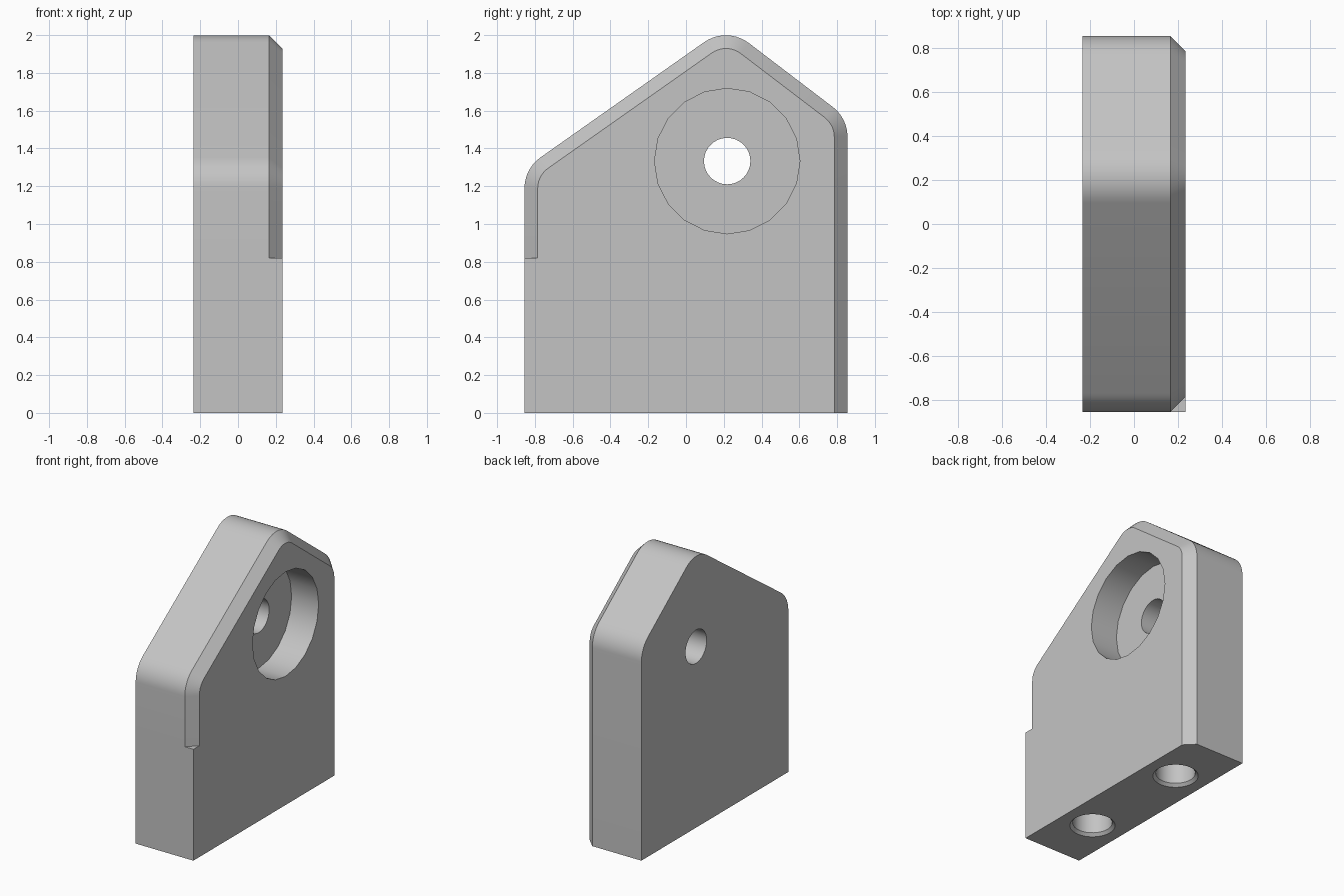
import bpy, bmesh, math
from mathutils import Vector, Matrix

if "Cube" in bpy.data.objects:
    bpy.data.objects.remove(bpy.data.objects["Cube"], do_unlink=True)

HALF_X, HALF_Y = 0.235, 0.855
CHAMFER, FILLET, STEP_Z = 0.07, 0.2, 0.82

grey = bpy.data.materials.new("plain grey")
grey.use_nodes = True
colour = (0.55, 0.55, 0.55, 1)
grey.diffuse_color = colour
grey.node_tree.nodes["Principled BSDF"].inputs["Base Color"].default_value = colour


def make_object(name, bm):
    bmesh.ops.recalc_face_normals(bm, faces=bm.faces)
    mesh = bpy.data.meshes.new(name)
    bm.to_mesh(mesh)
    bm.free()
    mesh.materials.append(grey)
    obj = bpy.data.objects.new(name, mesh)
    bpy.context.collection.objects.link(obj)
    return obj


def rounded_top(inset, segments=10):
    """Gabled outline in (y, z) with filleted corners, moved inwards by inset."""
    corners = [Vector(p) for p in ((-HALF_Y, 0), (-HALF_Y, 1.293), (0.216, 2.047),
                                   (HALF_Y, 1.56), (HALF_Y, 0))]
    points = []
    for before, corner, after in zip(corners, corners[1:], corners[2:]):
        angles = []
        for edge in (corner - before, after - corner):
            angles.append(math.atan2(edge.x, -edge.y))
        start, end = angles
        middle, half = (start + end) / 2, (start - end) / 2
        centre = corner - Vector((math.cos(middle), math.sin(middle))) * FILLET / math.cos(half)
        for i in range(segments + 1):
            a = start + (end - start) * i / segments
            points.append(centre + Vector((math.cos(a), math.sin(a))) * (FILLET - inset))
    return points


# Plate: two full outlines and one inset outline, giving the stopped chamfer
full = [(-HALF_Y, 0), (-HALF_Y, STEP_Z), (-HALF_Y, STEP_Z), *rounded_top(0), (HALF_Y, 0)]
inner = [(-HALF_Y, 0), (-HALF_Y, STEP_Z), (CHAMFER - HALF_Y, STEP_Z),
         *rounded_top(CHAMFER), (HALF_Y - CHAMFER, 0)]
bm = bmesh.new()
rings = []
for x, outline in ((-HALF_X, full), (HALF_X - CHAMFER, full), (HALF_X, inner)):
    rings.append([bm.verts.new((x, p[0], p[1])) for p in outline])
for lower, upper in zip(rings, rings[1:]):
    for i in range(len(lower)):
        j = (i + 1) % len(lower)
        bm.faces.new((lower[i], lower[j], upper[j], upper[i]))
bm.faces.new(rings[0])
bm.faces.new(rings[-1])
bmesh.ops.remove_doubles(bm, verts=bm.verts, dist=0.0001)
plate = make_object("mounting_plate", bm)


def cut(name, axis, centre, depth, r_start, r_end, sides):
    """Cut a round hole or cone through the plate."""
    bm = bmesh.new()
    turn = Matrix.Rotation(math.pi / 2, 4, "Y") if axis == "X" else Matrix()
    bmesh.ops.create_cone(bm, cap_ends=True, segments=sides, radius1=r_start,
                          radius2=r_end, depth=depth,
                          matrix=Matrix.Translation(centre) @ turn)
    cutter = make_object(name, bm)
    cutter.hide_render = True
    mod = plate.modifiers.new(name, "BOOLEAN")
    mod.operation, mod.solver, mod.object = "DIFFERENCE", "EXACT", cutter
    bpy.ops.object.select_all(action="DESELECT")
    plate.select_set(True)
    bpy.context.view_layer.objects.active = plate
    bpy.ops.object.modifier_apply(modifier=name)
    bpy.data.objects.remove(cutter, do_unlink=True)


# Counterbored cross hole
BORE_Y, BORE_Z = 0.218, 1.333
cut("counterbore", "X", (HALF_X, BORE_Y, BORE_Z), 0.44, 0.385, 0.385, 20)
cut("through_hole", "X", (0, BORE_Y, BORE_Z), 1, 0.123, 0.123, 32)

# Blind holes in the base, with countersunk mouths
for side in (-1, 1):
    y = side * 0.435
    cut("base_hole", "Z", (0, y, 0.25), 0.7, 0.133, 0.133, 32)
    cut("base_countersink", "Z", (0, y, 0), 0.04, 0.173, 0.133, 32)

bpy.ops.object.shade_smooth_by_angle(angle=math.radians(30))
